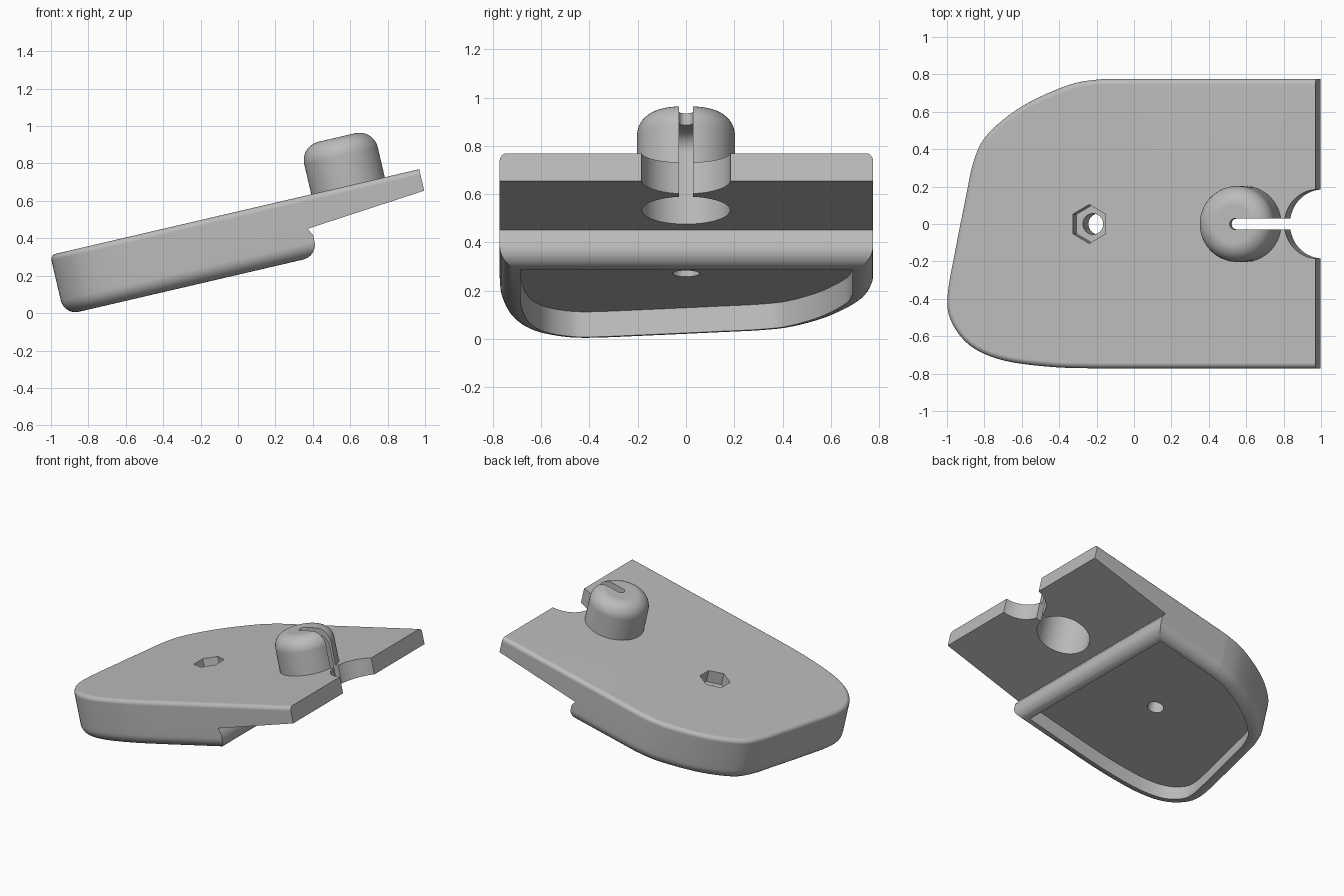
import bpy, bmesh
from math import sin, cos, pi, radians
from mathutils import Vector

if "Cube" in bpy.data.objects:
    bpy.data.objects.remove(bpy.data.objects["Cube"])

TILT = radians(13.1)
TOP_Z = 0.544
STEP_X, END_X = 0.342, 0.995      # step under the plate, far end of the plate
PEG_X = 0.605

grey = bpy.data.materials.new("plastic_grey")
grey.use_nodes = True
COLOUR = (0.5, 0.5, 0.5, 1)
grey.diffuse_color = COLOUR
grey.node_tree.nodes["Principled BSDF"].inputs["Base Color"].default_value = COLOUR


def make_object(name, bm):
    bmesh.ops.recalc_face_normals(bm, faces=bm.faces)
    mesh = bpy.data.meshes.new(name)
    bm.to_mesh(mesh)
    bm.free()
    mesh.materials.append(grey)
    ob = bpy.data.objects.new(name, mesh)
    bpy.context.collection.objects.link(ob)
    return ob


def bridge(bm, a, b):
    for i in range(len(a)):
        j = (i + 1) % len(a)
        bm.faces.new((a[i], a[j], b[j], b[i]))


def loft(name, rings):
    """Closed solid through a stack of rings with equal point counts."""
    bm = bmesh.new()
    loops = [[bm.verts.new(p) for p in ring] for ring in rings]
    for a, b in zip(loops, loops[1:]):
        bridge(bm, a, b)
    bm.faces.new(loops[0])
    bm.faces.new(loops[-1])
    return make_object(name, bm)


def circle(x, r, z, n=64, turn=0.0):
    return [(x + r * cos(2 * pi * i / n + turn), r * sin(2 * pi * i / n + turn), z)
            for i in range(n)]


def rounded_post(name, x, r, low, high, fillet):
    arc = [pi / 2 * i / 10 for i in range(11)]
    rings = [circle(x, r, low)]
    rings += [circle(x, r - fillet + fillet * cos(a), high - fillet + fillet * sin(a))
              for a in arc]
    return loft(name, rings)


def smooth_path(pts, steps=6):
    """Catmull-Rom curve through the points."""
    p = [Vector(q) for q in pts]
    p = [p[0]] + p + [p[-1]]
    out = []
    for a, b, c, d in zip(p, p[1:], p[2:], p[3:]):
        for k in range(steps):
            t = k / steps
            out.append(0.5 * (2 * b + (c - a) * t + (2 * a - 5 * b + 4 * c - d) * t * t
                              + (3 * b - a - 3 * c + d) * t ** 3))
    return out + [p[-1]]


def inset(loop, d):
    """Mitred inward offset of a counter-clockwise loop."""
    out = []
    for i, p in enumerate(loop):
        e1 = (p - loop[i - 1]).normalized()
        e2 = (loop[(i + 1) % len(loop)] - p).normalized()
        n1, n2 = Vector((-e1.y, e1.x)), Vector((-e2.y, e2.x))
        out.append(p + (n1 + n2) * d / (1 + n1.dot(n2)))
    return out


# Asymmetric rounded outline of the heel end
curve = smooth_path([(-0.18, 0.775), (-0.36, 0.745), (-0.62, 0.63), (-0.81, 0.48),
                     (-0.885, 0.34), (-0.93, 0.14), (-0.985, -0.13), (-1.03, -0.39),
                     (-1.005, -0.53), (-0.9, -0.655), (-0.72, -0.73), (-0.45, -0.765),
                     (-0.2, -0.772)])
body = [Vector((STEP_X, 0.775))] + curve + [Vector((STEP_X, -0.772))]
full = body + [Vector((END_X, -0.772)), Vector((END_X, 0.775))]

# Tilted base: plate with rounded rim, thicker body below, hollow underside
bm = bmesh.new()


def ring(loop, z):
    return [bm.verts.new((p.x, p.y, z)) for p in loop]


R_TOP, R_LOW, FLOOR, BOTTOM = 0.03, 0.08, -0.223, -0.33
loops = []
for i in range(6):
    a = pi / 2 * i / 5
    shrunk = inset(full, R_TOP * (1 - sin(a)))
    shrunk[-1].x = shrunk[-2].x = END_X
    loops.append(ring(shrunk, -R_TOP * (1 - cos(a))))
bm.faces.new(loops[0])
under = ring(full, -0.175)
for v in under[-2:]:
    v.co.z = -0.118
loops.append(under)
for a, b in zip(loops, loops[1:]):
    bridge(bm, a, b)
n = len(body)
bm.faces.new((under[n - 1], under[n], under[n + 1], under[0]))

wide = [p.copy() for p in body]
wide[0].x = wide[-1].x = STEP_X + 0.02
lower = [under[:n], ring(wide, -0.215)]
for i in range(9):
    a = pi / 2 * i / 8
    lower.append(ring(inset(wide, R_LOW * (1 - cos(a))), BOTTOM + R_LOW * (1 - sin(a))))
pocket = inset(wide, R_LOW + 0.006)
lower += [ring(pocket, BOTTOM), ring(pocket, FLOOR)]
for a, b in zip(lower, lower[1:]):
    bridge(bm, a, b)
bm.faces.new(lower[-1])
base = make_object("tilted_base", bm)


def combine(tool, operation):
    mod = base.modifiers.new(tool.name, "BOOLEAN")
    mod.operation, mod.solver, mod.object = operation, "EXACT", tool
    bpy.context.view_layer.objects.active = base
    bpy.ops.object.modifier_apply(modifier=mod.name)
    bpy.data.objects.remove(tool)


# Hollow split peg
combine(rounded_post("peg", PEG_X, 0.203, -0.06, 0.265, 0.1), "UNION")
combine(rounded_post("peg_hollow", PEG_X, 0.183, -0.3, 0.215, 0.08), "DIFFERENCE")

# Slit with a round inner end, running out to the end notch
SLIT = 0.029
slit = [(PEG_X + 0.01 + SLIT * cos(a), SLIT * sin(a))
        for a in [pi / 2 + pi * i / 10 for i in range(11)]] + [(0.95, -SLIT), (0.95, SLIT)]
combine(loft("slit", [[(x, y, z) for x, y in slit] for z in (-0.3, 0.4)]), "DIFFERENCE")
combine(loft("end_notch", [circle(1.01, 0.185, z) for z in (-0.3, 0.1)]), "DIFFERENCE")

# Nut recess and bolt hole
BOLT_X = -0.246
combine(loft("nut_recess", [circle(BOLT_X, 0.104, z, 6, pi / 6) for z in (-0.09, 0.1)]),
        "DIFFERENCE")
combine(loft("bolt_hole", [circle(BOLT_X, 0.056, z, 32) for z in (-0.3, 0.1)]), "DIFFERENCE")

# Smooth shading with crisp edges, then tilt into place
bpy.ops.object.select_all(action="DESELECT")
base.select_set(True)
bpy.context.view_layer.objects.active = base
bpy.ops.object.shade_smooth_by_angle(angle=radians(30))
weighted = base.modifiers.new("weighted_normals", "WEIGHTED_NORMAL")
weighted.keep_sharp = True
base.rotation_euler = (0, -TILT, 0)
base.location = (0, 0, TOP_Z)
